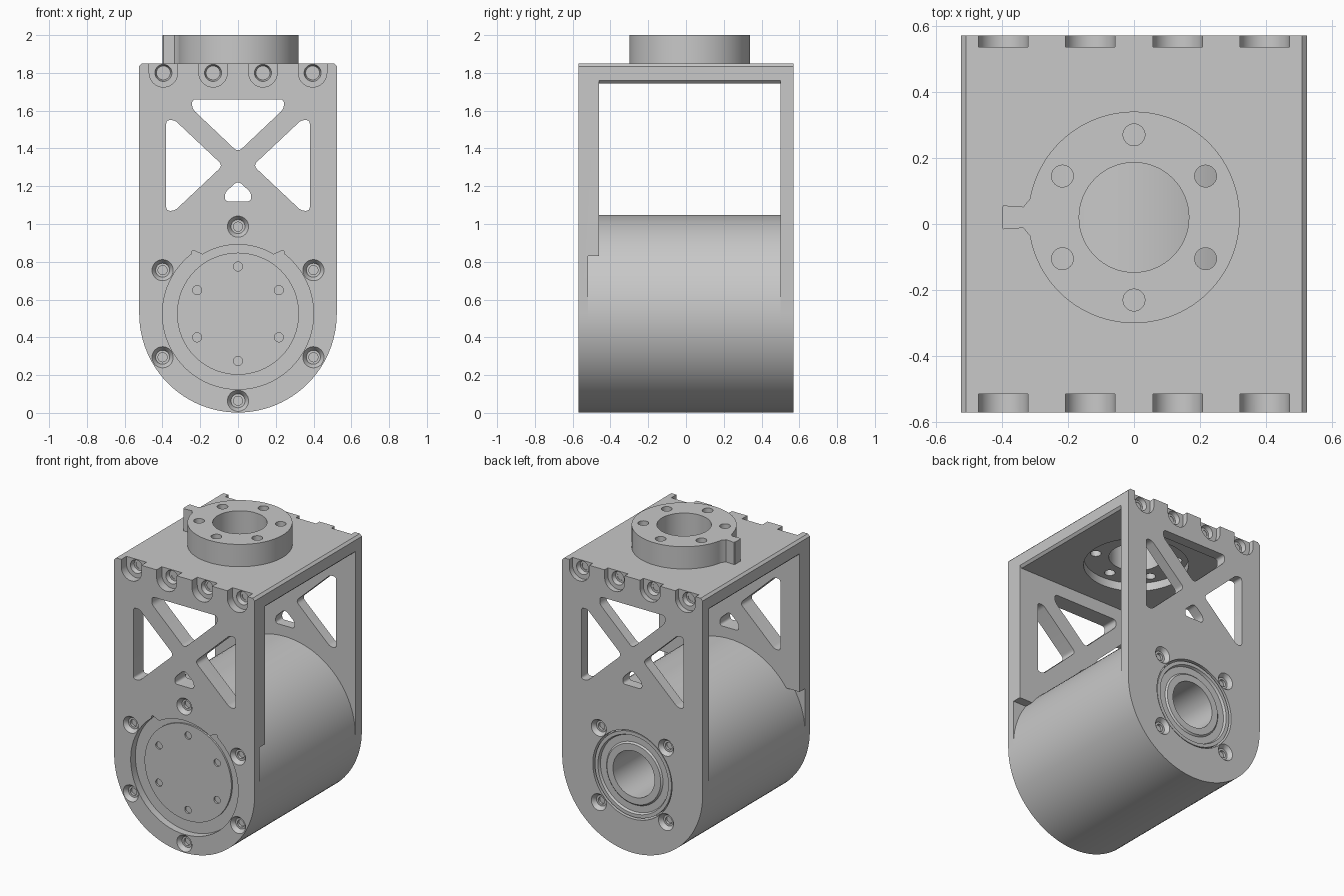
import bpy, bmesh
from math import sin, cos, pi, radians
from mathutils import Vector

cube = bpy.data.objects.get("Cube")
if cube:
    bpy.data.objects.remove(cube)

grey = bpy.data.materials.new("plain grey")
grey.use_nodes = True
COLOUR = (0.58, 0.58, 0.58, 1)
grey.diffuse_color = COLOUR
grey.node_tree.nodes["Principled BSDF"].inputs["Base Color"].default_value = COLOUR

R = 0.523           # drum and plate radius
AXIS_Z = 0.525      # height of the drum axis
HOLE_Y = 0.02       # centre of the top ring
SIX = [radians(30 + 60 * i) for i in range(6)]


def finish(bm, name):
    bmesh.ops.recalc_face_normals(bm, faces=bm.faces)
    mesh = bpy.data.meshes.new(name)
    bm.to_mesh(mesh)
    bm.free()
    mesh.materials.append(grey)
    obj = bpy.data.objects.new(name, mesh)
    bpy.context.collection.objects.link(obj)
    return obj


def prism(name, points, a, b, axis="y"):
    """Extrude a 2D outline from a to b along y (outline in xz) or z (outline in xy)."""
    bm = bmesh.new()
    place = (lambda p, t: (p[0], t, p[1])) if axis == "y" else (lambda p, t: (p[0], p[1], t))
    lo = [bm.verts.new(place(p, a)) for p in points]
    hi = [bm.verts.new(place(p, b)) for p in points]
    bm.faces.new(lo)
    bm.faces.new(hi)
    n = len(points)
    for i in range(n):
        j = (i + 1) % n
        bm.faces.new((lo[i], lo[j], hi[j], hi[i]))
    return finish(bm, name)


def lathe(name, profile, x=0, z=AXIS_Z, n=96, closed=False):
    """Turn a (radius, y) profile around an axis along y."""
    bm = bmesh.new()
    rings = [[bm.verts.new((x + r * cos(2 * pi * i / n), y, z + r * sin(2 * pi * i / n)))
              for i in range(n)] for r, y in profile]
    pairs = list(zip(rings, rings[1:]))
    if closed:
        pairs.append((rings[-1], rings[0]))
    else:
        bm.faces.new(rings[0])
        bm.faces.new(rings[-1])
    for p, q in pairs:
        for i in range(n):
            j = (i + 1) % n
            bm.faces.new((p[i], p[j], q[j], q[i]))
    return finish(bm, name)


def arc(cx, cy, r, start, end, n):
    return [(cx + r * cos(radians(start + (end - start) * i / n)),
             cy + r * sin(radians(start + (end - start) * i / n))) for i in range(n + 1)]


def circle(cx, cy, r, n=32):
    return arc(cx, cy, r, 0, 360, n)[:-1]


def rounded(points, r=0.03, steps=6):
    """Round every corner of an outline."""
    out = []
    pts = [Vector(p) for p in points]
    for i, p in enumerate(pts):
        u, v = pts[i - 1] - p, pts[(i + 1) % len(pts)] - p
        d = min(r, u.length * 0.45, v.length * 0.45)
        a, b = p + u.normalized() * d, p + v.normalized() * d
        for k in range(steps + 1):
            t = k / steps
            out.append(tuple(a * (1 - t) ** 2 + p * 2 * t * (1 - t) + b * t * t))
    return out


def cut(target, cutter):
    cutter.hide_render = True
    mod = target.modifiers.new("cut", "BOOLEAN")
    mod.operation = "DIFFERENCE"
    mod.solver = "EXACT"
    mod.object = cutter
    bpy.context.view_layer.objects.active = target
    bpy.ops.object.modifier_apply(modifier=mod.name)
    bpy.data.objects.remove(cutter)


def screw_hole(target, x, z, y, inward, wide, depth=0.045):
    """Countersunk, stepped hole starting at face y."""
    steps = [(wide, -0.02), (wide, 0), (0.04, 0.02), (0.037, 0.028), (0.024, 0.028), (0.024, depth)]
    cut(target, lathe("cutter", [(r, y + inward * d) for r, d in steps], x, z, 32))


# Side plate outline: round foot, straight sides, chamfered top corners
C = 0.015
outline = arc(0, AXIS_Z, R, 180, 360, 48) + [(R, 1.85 - C), (R - C, 1.85), (C - R, 1.85), (-R, 1.85 - C)]

# Truss windows
side = [(0.38, 1.55), (0.335, 1.55), (0.08, 1.31), (0.335, 1.07), (0.38, 1.07)]
windows = [
    [(-0.243, 1.66), (0.243, 1.66), (0.243, 1.61), (0, 1.38), (-0.243, 1.61)],
    [(-0.07, 1.12), (0.07, 1.12), (0.07, 1.165), (0, 1.23), (-0.07, 1.165)],
    side,
    [(-x, z) for x, z in side],
]


def side_plate(name, y_out, y_in, notch):
    plate = prism(name, outline, y_out, y_in)
    inward = 1 if y_in > y_out else -1
    for w in windows:
        cut(plate, prism("cutter", rounded(w), -0.7 if y_out < 0 else 0.4, -0.4 if y_out < 0 else 0.7))
    # open notches with screws along the top edge
    for x in (-0.395, -0.132, 0.132, 0.395):
        slot = arc(x, 1.8, 0.075, 180, 360, 24) + [(x + 0.075, 1.9), (x - 0.075, 1.9)]
        cut(plate, prism("cutter", slot, y_out - inward * 0.02, y_out + inward * notch))
        screw_hole(plate, x, 1.8, y_out + inward * notch, inward, 0.045, 0.031)
    return plate


# Front plate, thinner over the drum
front = side_plate("front_plate", -0.57, -0.46, 0.055)
cut(front, prism("cutter", [(-1, -1), (1, -1), (1, 0.83), (-1, 0.83)], -0.52, -0.4))
recess = (arc(0, AXIS_Z, 0.4, -232, 52, 72) + arc(0, AXIS_Z, 0.41, 53, 55, 2)
          + arc(0, AXIS_Z, 0.366, 59, 121, 24) + arc(0, AXIS_Z, 0.41, 125, 127, 2))
cut(front, prism("cutter", recess, -0.6, -0.5))
for a in SIX:
    screw_hole(front, 0.461 * cos(a), AXIS_Z + 0.461 * sin(a), -0.57, 1, 0.056)

# Back plate with bearing opening
back = side_plate("back_plate", 0.57, 0.50, 0.035)
cut(back, lathe("cutter", [(0.295, 0.45), (0.295, 0.6)]))
for sx in (-1, 1):
    for sz in (-1, 1):
        screw_hole(back, sx * 0.25, AXIS_Z + sz * 0.25, 0.57, -1, 0.056)

# Stepped bearing in the back plate
bearing = lathe("back_bearing", [(0.155, 0.5), (0.155, 0.555), (0.2, 0.555), (0.21, 0.545), (0.255, 0.545),
                                 (0.262, 0.562), (0.285, 0.562), (0.285, 0.5)], closed=True)

# Drum between the plates, bored at the back
drum = lathe("motor_drum", [(R, -0.52), (R, 0.5), (0.155, 0.5), (0.155, 0.2)])

# Front output disc with six holes
disc = lathe("output_disc", [(0.323, -0.52), (0.323, -0.532)])
for a in SIX:
    cut(disc, prism("cutter", circle(0.25 * cos(a), AXIS_Z + 0.25 * sin(a), 0.024), -0.6, -0.5))

# Top plate with chamfered long edges
section = [(R, 1.745 + C), (R, 1.85 - C), (R - C, 1.85), (C - R, 1.85), (-R, 1.85 - C),
           (-R, 1.745 + C), (C - R, 1.745), (R - C, 1.745)]
top = prism("top_plate", section, -0.46, 0.5)
cut(top, prism("cutter", circle(0, HOLE_Y, 0.32, 96), 1.7, 1.8, "z"))

# Mounting ring with locating tab
tab = [(-0.335, 0.052), (-0.395, 0.056), (-0.4, 0.05), (-0.4, -0.01), (-0.395, -0.016), (-0.335, -0.012)]
ring = prism("mounting_ring", arc(0, HOLE_Y, 0.32, -170, 170, 96) + tab, 1.85, 2.0, "z")
for part in (top, ring):
    cut(part, prism("cutter", circle(0, HOLE_Y, 0.166, 64), 1.6, 2.2, "z"))
    for a in SIX:
        cut(part, prism("cutter", circle(0.25 * cos(a), HOLE_Y + 0.25 * sin(a), 0.033), 1.6, 2.2, "z"))

# Smooth the round walls, keep edges sharp
bpy.ops.object.select_all(action="DESELECT")
for part in (front, back, bearing, drum, disc, top, ring):
    part.select_set(True)
bpy.context.view_layer.objects.active = front
bpy.ops.object.shade_smooth_by_angle(angle=radians(30))
